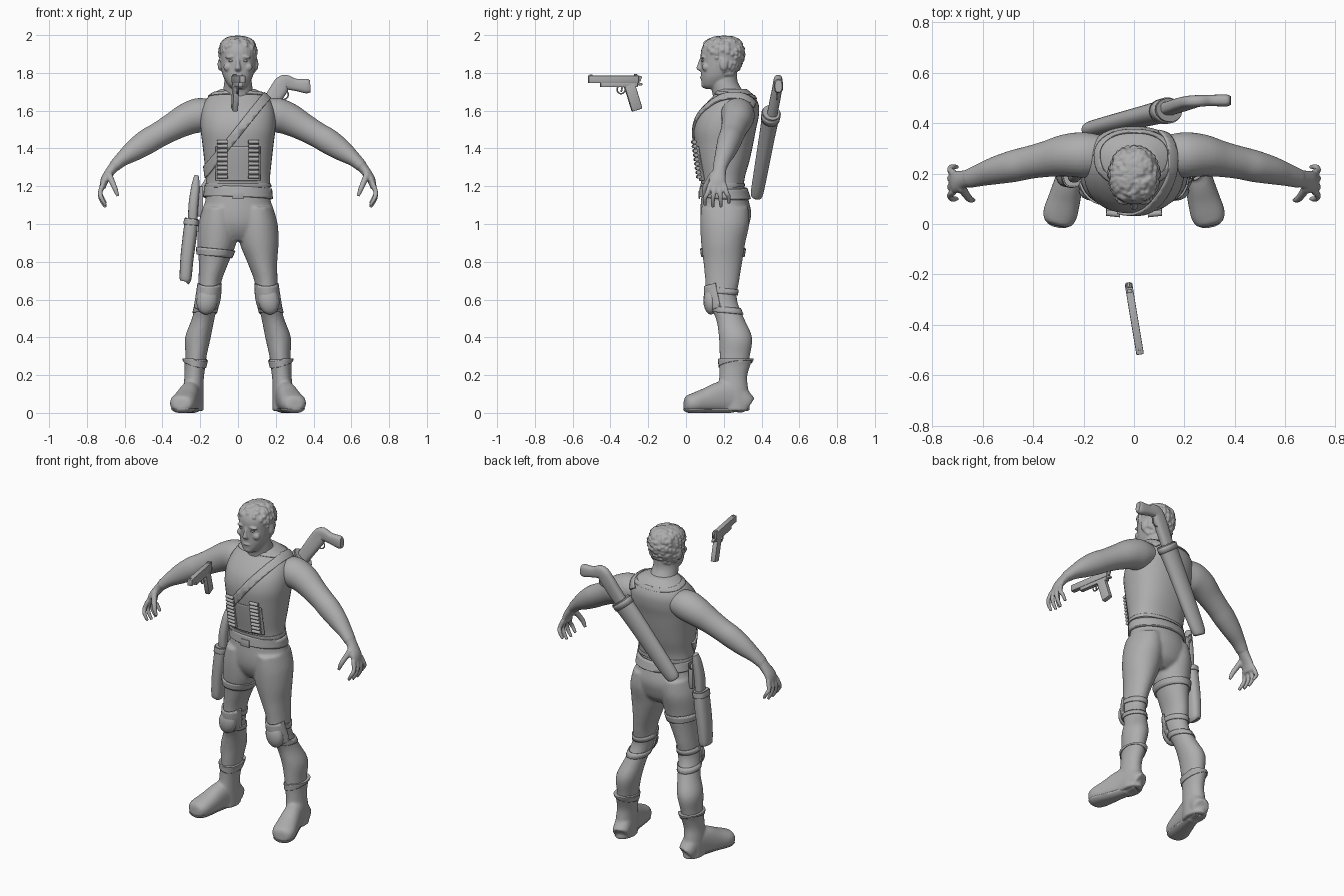
import bpy, bmesh, random
from math import cos, sin, pi, copysign
from mathutils import Vector, Matrix

random.seed(4)
if "Cube" in bpy.data.objects:
    bpy.data.objects.remove(bpy.data.objects["Cube"])

grey = bpy.data.materials.new("clay grey")
grey.use_nodes = True
tone = (0.42, 0.42, 0.42, 1)
grey.diffuse_color = tone
grey.node_tree.nodes["Principled BSDF"].inputs["Base Color"].default_value = tone
parts = []


def finish(name, bm):
    bmesh.ops.recalc_face_normals(bm, faces=bm.faces)
    mesh = bpy.data.meshes.new(name)
    bm.to_mesh(mesh)
    bm.free()
    mesh.materials.append(grey)
    ob = bpy.data.objects.new(name, mesh)
    bpy.context.collection.objects.link(ob)
    parts.append(ob)
    return ob


def spline(rows, steps):
    """Smoothly interpolate the rows of section values."""
    out = []
    for i in range(len(rows) - 1):
        a, b, c, d = rows[max(i - 1, 0)], rows[i], rows[i + 1], rows[min(i + 2, len(rows) - 1)]
        for k in range(steps):
            t = k / steps
            out.append([q + t * (r - p) / 2 + t * t * (p - 2.5 * q + 2 * r - s / 2)
                        + t ** 3 * (s - p + 3 * (q - r)) / 2
                        for p, q, r, s in zip(a, b, c, d)])
    return out + [list(rows[-1])]


def loft(name, rows, ref=(0, 1, 0), flat=False, n=28, power=2, steps=5):
    """Skin oval sections (x, y, z, side radius, ref radius) along a path."""
    rows = spline(rows, steps)
    bm = bmesh.new()
    rings = []
    for i, (x, y, z, ru, rv) in enumerate(rows):
        ahead, behind = rows[min(i + 1, len(rows) - 1)], rows[max(i - 1, 0)]
        t = Vector((0, 0, 1)) if flat else (Vector(ahead[:3]) - Vector(behind[:3])).normalized()
        v = Vector(ref)
        v = (v - t * v.dot(t)).normalized()
        u = v.cross(t)
        ring = []
        for k in range(n):
            c, s = cos(2 * pi * k / n), sin(2 * pi * k / n)
            c, s = (copysign(abs(w) ** (2 / power), w) for w in (c, s))
            co = Vector((x, y, z)) + u * ru * c + v * rv * s
            co.z = max(co.z, 0)
            ring.append(bm.verts.new(co))
        rings.append(ring)
    for a, b in zip(rings, rings[1:]):
        for k in range(n):
            bm.faces.new((a[k], a[k - 1], b[k - 1], b[k]))
    bm.faces.new(rings[0])
    bm.faces.new(rings[-1])
    return finish(name, bm)


def body(name, rows, **kw):
    """Loft horizontal sections given as (z, half width, front y, back y)."""
    return loft(name, [(0, (f + b) / 2, z, w, (b - f) / 2) for z, w, f, b in rows], flat=True, **kw)


def shell(name, source, planes, offset):
    """Raised layer over the part of a surface behind every plane."""
    bm = bmesh.new()
    bm.from_mesh(source.data)
    for co, no in planes:
        bmesh.ops.bisect_plane(bm, geom=bm.verts[:] + bm.edges[:] + bm.faces[:],
                               plane_co=co, plane_no=no, clear_outer=True)
    bm.normal_update()
    for v, no in [(v, v.normal.copy()) for v in bm.verts]:
        v.co += no * offset
        v.co.z = max(v.co.z, 0)
    ob = finish(name, bm)
    mod = ob.modifiers.new("thickness", "SOLIDIFY")
    mod.thickness, mod.offset = offset, -1
    return ob


def band(name, source, co, no, width, offset, *planes):
    co, no = Vector(co), Vector(no).normalized()
    return shell(name, source, [(co + no * width / 2, no), (co - no * width / 2, -no), *planes], offset)


def fuse(name, obs, voxel, smooth):
    """Melt overlapping parts into one continuous skin."""
    bm = bmesh.new()
    for ob in obs:
        bm.from_mesh(ob.data)
        parts.remove(ob)
        bpy.data.objects.remove(ob)
    skin = finish(name, bm)
    mod = skin.modifiers.new("skin", "REMESH")
    mod.mode, mod.voxel_size, mod.use_smooth_shade = "VOXEL", voxel, True
    mod = skin.modifiers.new("soften", "SMOOTH")
    mod.factor, mod.iterations = 0.5, smooth


def box(name, co, size, matrix=Matrix(), tilt=0, bevel=0.004):
    bm = bmesh.new()
    bmesh.ops.create_cube(bm, size=1)
    bm.transform(matrix @ Matrix.Translation(co) @ Matrix.Rotation(tilt, 4, "X") @ Matrix.Diagonal((*size, 1)))
    bmesh.ops.bevel(bm, geom=bm.edges[:], offset=bevel, segments=2, affect="EDGES", profile=0.5)
    return finish(name, bm)


def ball(name, co, size, turn=0):
    bm = bmesh.new()
    bmesh.ops.create_uvsphere(bm, u_segments=16, v_segments=10, radius=1)
    bm.transform(Matrix.Translation(co) @ Matrix.Rotation(turn, 4, "Y") @ Matrix.Diagonal((*size, 1)))
    return finish(name, bm)


def hoop(name, co, radius, turn):
    bpy.ops.mesh.primitive_torus_add(location=co, rotation=turn, major_radius=radius, minor_radius=0.004,
                                     major_segments=20, minor_segments=6)
    ob = bpy.context.object
    ob.name = name
    ob.data.materials.append(grey)
    parts.append(ob)


# Head, tousled hair and face
head = body("skull", [(1.715, .03, .105, .19), (1.735, .052, .084, .22), (1.775, .076, .08, .25),
                      (1.82, .089, .08, .28), (1.87, .095, .078, .303), (1.92, .097, .08, .306),
                      (1.96, .084, .1, .292), (1.984, .05, .145, .255), (1.989, .01, .19, .21)], power=2.2)
face = [head]
bm = bmesh.new()
hairline = Vector((0, .09, 1.955))
for v in head.data.vertices:
    above = (v.co - hairline).dot(Vector((0, .8, .6))) > 0 and v.co.z > 1.785
    if above and random.random() < .4:
        size = random.uniform(.01, .016)
        bmesh.ops.create_icosphere(bm, subdivisions=2, radius=size,
                                   matrix=Matrix.Translation(v.co - v.normal * (size - .009)))
face.append(finish("hair", bm))
face.append(loft("neck", [(0, .25, 1.62, .11, .1), (0, .225, 1.69, .083, .085), (0, .2, 1.75, .073, .075),
                          (0, .2, 1.8, .068, .07)], flat=True))
face.append(loft("nose", [(0, .086, 1.885, .009, .01), (0, .075, 1.845, .011, .014),
                          (0, .073, 1.822, .016, .018), (0, .085, 1.808, .012, .01)], flat=True, n=12))
face.append(ball("mouth", (0, .086, 1.775), (.028, .012, .009)))
face.append(ball("chin", (0, .1, 1.738), (.032, .02, .02)))
for s, side in ((1, "left"), (-1, "right")):
    face.append(ball(side + "_ear", (s * .096, .2, 1.845), (.012, .022, .033)))
    face.append(ball(side + "_brow", (s * .038, .09, 1.885), (.03, .014, .009), s * .1))
    face.append(ball(side + "_cheek", (s * .055, .105, 1.83), (.022, .02, .022)))
    ball(side + "_eye", (s * .036, .092, 1.864), (.014, .012, .007))
fuse("head", face, .005, 2)

# Sleeveless vest and belt
vest = body("vest", [(1.19, .172, .085, .305), (1.25, .17, .075, .312), (1.33, .178, .06, .335),
                     (1.42, .188, .047, .355), (1.5, .198, .042, .37), (1.57, .198, .06, .385),
                     (1.63, .185, .1, .385), (1.68, .15, .145, .36), (1.715, .09, .17, .32)], power=2.3, n=40)
pelvis = body("trouser_seat", [(.91, .08, .13, .27), (.95, .16, .1, .315), (1.0, .195, .08, .335),
                               (1.06, .194, .075, .345), (1.13, .172, .08, .33), (1.22, .165, .09, .3)], n=40)
band("vest_hem", vest, (0, 0, 1.205), (0, 0, 1), .02, .005)
band("collar", vest, (0, .2, 1.69), (0, .12, 1), .018, .005)
band("belt", pelvis, (0, .2, 1.165), (.04, .06, 1), .055, .014)
box("buckle", (0, .071, 1.155), (.06, .008, .045), bevel=.003)
band("shoulder_strap", vest, (0, .2, 1.488), (.78, 0, -.626), .045, .01, ((0, .27, 1.45), (0, 1, -.5)))
shell("chest_panel", vest, [((0, 0, 1.41), (0, 0, 1)), ((0, 0, 1.23), (0, 0, -1)), ((.115, 0, 0), (1, 0, 0)),
                            ((-.115, 0, 0), (-1, 0, 0)), ((0, .15, 0), (0, 1, 0))], .004)

# Rows of shells on the chest
for s, side in ((1, "left"), (-1, "right")):
    for i in range(9):
        z = 1.25 + i * .023
        y = .064 - i * .0032
        loft(f"{side}_cartridge_{i}", [(s * .055, y, z, .01, .012), (s * .11, y + .006, z, .01, .012)],
             n=12, steps=1)

# Limbs
trousers = [pelvis]
for s, side in ((1, "left"), (-1, "right")):
    def limb(name, rows, **kw):
        return loft(f"{side}_{name}", [(s * r[0], *r[1:]) for r in rows], **kw)

    arm = [limb("sleeve", [(.13, .272, 1.59, .07, .08), (.2, .274, 1.578, .09, .09), (.27, .272, 1.555, .085, .084),
                           (.35, .257, 1.512, .073, .071), (.42, .243, 1.472, .067, .065),
                           (.48, .229, 1.437, .067, .063), (.55, .212, 1.39, .057, .055),
                           (.615, .193, 1.342, .039, .044), (.655, .18, 1.305, .031, .038)])]
    arm.append(limb("palm", [(.635, .185, 1.33, .03, .037), (.675, .177, 1.28, .026, .036),
                             (.705, .167, 1.235, .022, .045), (.718, .165, 1.19, .016, .046)], n=16))
    for i, finger in enumerate(("index", "middle", "ring", "little")):
        base, tip, drop = .128 + .025 * i, .1 + .042 * i, (.01, 0, 0, .02)[i]
        arm.append(limb(finger, [(.715, base, 1.21, .014, .014), (.73, (base + tip) / 2, 1.165, .013, .013),
                                 (.722, tip, 1.125 + drop, .012, .012), (.7, tip, 1.088 + drop, .009, .009)],
                        n=10, steps=3))
    arm.append(limb("thumb", [(.685, .145, 1.265, .019, .019), (.665, .115, 1.22, .016, .016),
                              (.65, .098, 1.185, .014, .014), (.636, .095, 1.148, .009, .009)], n=10, steps=3))
    fuse(side + "_arm", arm, .006, 3)

    leg = limb("leg", [(.1, .205, 1.09, .085, .125), (.105, .205, 1.0, .105, .13), (.112, .197, .9, .103, .117),
                       (.128, .195, .8, .08, .103), (.148, .192, .7, .062, .09), (.16, .19, .6, .06, .08),
                       (.184, .233, .5, .06, .075), (.212, .262, .4, .068, .088), (.222, .258, .3, .056, .08),
                       (.23, .25, .2, .05, .07)], flat=True)
    trousers.append(leg)

    # Knee pad, its straps and the thigh strap
    shell(side + "_knee_pad", leg, [((0, .1, .67), (0, -.3, 1)), ((0, .1, .53), (0, .4, -1)),
                                    ((0, .175, .6), (0, 1, .2))], .009)
    ball(side + "_knee_cap", (s * .163, .132, .595), (.056, .04, .075), s * -.2)
    for label, z in (("upper", .645), ("lower", .545)):
        band(f"{side}_{label}_knee_strap", leg, (0, .2, z), (0, .1, 1), .03, .006)
    if s < 0:
        band("thigh_strap", leg, (-.12, .2, .85), (.1, 0, 1), .04, .009)

    # Boot with flared cuff and sole
    boot = limb("boot_shaft", [(.225, .264, .285, .064, .09), (.227, .258, .25, .056, .082),
                               (.232, .25, .19, .052, .074), (.237, .25, .12, .054, .08),
                               (.238, .255, .01, .056, .084)], flat=True)
    band(side + "_boot_cuff", boot, (s * .22, .25, .272), (s * -.3, -.15, 1), .035, .005)
    foot = limb("boot_foot", [(.226, .33, .045, .04, .045), (.23, .315, .055, .05, .055),
                              (.24, .25, .085, .053, .085), (.256, .18, .082, .056, .082),
                              (.276, .1, .064, .064, .064), (.293, .04, .052, .068, .052),
                              (.302, .005, .047, .055, .042), (.305, -.008, .047, .03, .026)],
                ref=(0, 0, 1), power=2.3)
    shell(side + "_boot_sole", foot, [((0, 0, .024), (0, 0, 1))], .004)
    fuse(side + "_boot", [boot, foot], .008, 4)
fuse("trousers", trousers, .009, 4)

# Scabbard and long gun on the back
scabbard = loft("back_scabbard", [(-.178, .372, 1.145, .03, .025), (-.165, .376, 1.165, .045, .033),
                                  (-.09, .395, 1.27, .053, .037), (.05, .43, 1.47, .06, .042),
                                  (.14, .452, 1.59, .064, .047)])
band("scabbard_rim", scabbard, (.125, .45, 1.57), (.6, .12, .79), .035, .005)
loft("gun_stock", [(.08, .44, 1.5, .036, .026), (.17, .468, 1.64, .042, .027), (.21, .48, 1.703, .045, .026),
                   (.245, .487, 1.748, .042, .024), (.3, .49, 1.738, .032, .022),
                   (.362, .49, 1.73, .038, .024), (.383, .49, 1.73, .032, .018)], power=2.6)
hoop("gun_trigger_guard", (.24, .482, 1.685), .026, (pi / 2, 0, 0))

# Thigh holster with grip and hanger
sheath = loft("thigh_holster", [(-.28, .2, .695, .02, .03), (-.278, .2, .71, .031, .045),
                                (-.27, .2, .82, .035, .052), (-.255, .2, .94, .037, .054),
                                (-.245, .2, 1.03, .035, .05)], power=2.6)
band("holster_rim", sheath, (-.247, .2, 1.01), (.1, 0, 1), .03, .005)
loft("holstered_grip", [(-.24, .2, 1.0, .024, .032), (-.236, .2, 1.1, .026, .035),
                        (-.225, .21, 1.2, .022, .03), (-.22, .22, 1.255, .012, .02)], power=2.6)
box("holster_hanger", (-.2, .22, 1.12), (.03, .04, .16))
hoop("hanger_ring", (-.21, .24, 1.19), .022, (0, pi / 2, 0))

# Loose pistol in front
aim = Matrix.Translation((0, -.37, 1.7)) @ Matrix.Rotation(.165, 4, "Z")
for name, co, size, tilt, bevel in (
        ("slide", (0, -.015, .066), (.03, .27, .04), 0, .004),
        ("frame", (0, .015, .037), (.026, .2, .024), 0, .004),
        ("grip", (0, .092, -.03), (.03, .058, .14), .3, .006),
        ("tail", (0, .12, .042), (.02, .04, .014), -.2, .004),
        ("hammer", (0, .125, .07), (.01, .02, .028), -.4, .003),
        ("front_sight", (0, -.135, .087), (.006, .014, .008), 0, .001),
        ("rear_sight", (0, .105, .088), (.02, .014, .01), 0, .001),
        ("trigger", (0, .03, .012), (.008, .008, .028), -.2, .002)):
    box("pistol_" + name, co, size, aim, tilt, bevel)
hoop("pistol_trigger_guard", aim @ Vector((0, .027, .012)), .022, (pi / 2, 0, pi / 2 + .165))

# Smooth shading with sharp creases kept
bpy.ops.object.select_all(action="DESELECT")
for ob in parts:
    ob.select_set(True)
bpy.context.view_layer.objects.active = parts[0]
bpy.ops.object.shade_smooth_by_angle(angle=.7)
